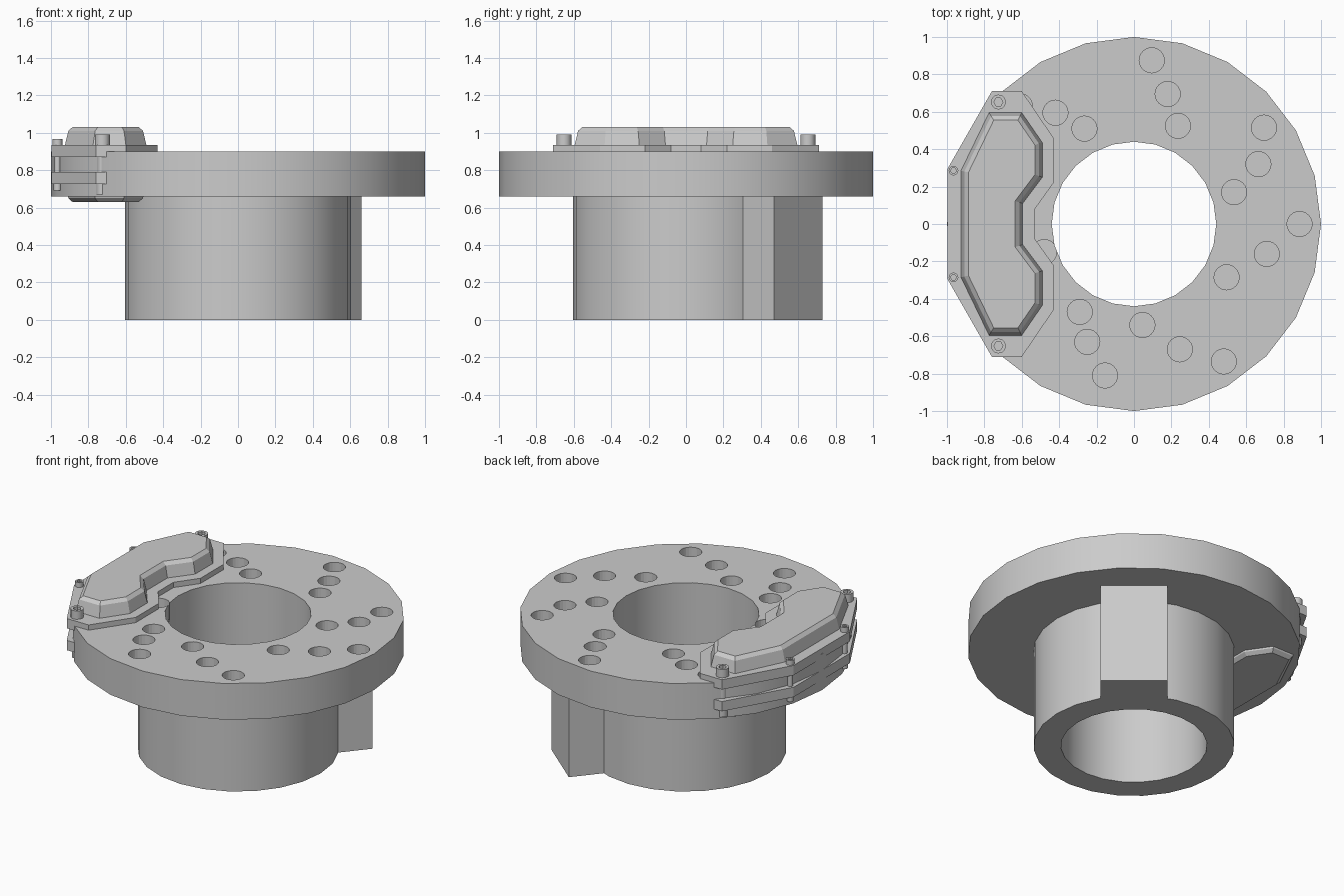
import bpy
import bmesh
import math
from mathutils import Matrix, Vector

cube = bpy.data.objects.get("Cube")
if cube:
    bpy.data.objects.remove(cube, do_unlink=True)

# Single material
metal = bpy.data.materials.new("grey metal")
metal.use_nodes = True
GREY = (0.6, 0.6, 0.6, 1)
metal.diffuse_color = GREY
metal.node_tree.nodes["Principled BSDF"].inputs["Base Color"].default_value = GREY

MID_Z = 0.83            # mirror plane between the caliper halves
DISC_BOTTOM, DISC_TOP = 0.66, 0.9
BORE = 0.44
SIDES = 24


def finish(name, bm, smooth_angle=None):
    """Turn a bmesh into a named object with the metal material."""
    bmesh.ops.recalc_face_normals(bm, faces=bm.faces)
    mesh = bpy.data.meshes.new(name)
    bm.to_mesh(mesh)
    bm.free()
    mesh.materials.append(metal)
    obj = bpy.data.objects.new(name, mesh)
    bpy.context.collection.objects.link(obj)
    if smooth_angle:
        smooth(obj, smooth_angle)
    return obj


def smooth(obj, degrees):
    bpy.ops.object.select_all(action='DESELECT')
    bpy.context.view_layer.objects.active = obj
    obj.select_set(True)
    bpy.ops.object.shade_smooth_by_angle(angle=math.radians(degrees))


def circle(radius, z, sides, centre=(0, 0)):
    step = math.tau / sides
    return [(centre[0] + radius * math.cos(i * step),
             centre[1] + radius * math.sin(i * step), z) for i in range(sides)]


def bridge(bm, lower, upper):
    """Quads between two loops of equal length."""
    n = len(lower)
    for i in range(n):
        j = (i + 1) % n
        bm.faces.new((lower[i], lower[j], upper[j], upper[i]))


def tube(name, outer, inner, bottom, top):
    """Ring of rectangular section."""
    bm = bmesh.new()
    section = [(outer, bottom), (outer, top), (inner, top), (inner, bottom)]
    loops = [[bm.verts.new(p) for p in circle(r, z, SIDES)] for r, z in section]
    for i, loop in enumerate(loops):
        bridge(bm, loop, loops[(i + 1) % len(loops)])
    return finish(name, bm, 30)


def stack(bm, outlines):
    """Closed solid through a stack of matching outlines."""
    loops = [[bm.verts.new(p) for p in outline] for outline in outlines]
    for lower, upper in zip(loops, loops[1:]):
        bridge(bm, lower, upper)
    bm.faces.new(list(reversed(loops[0])))
    bm.faces.new(loops[-1])


def inset(points, amount):
    """Offset a counter-clockwise outline inwards."""
    result = []
    for i, p in enumerate(points):
        a = (p - points[i - 1]).normalized()
        b = (points[(i + 1) % len(points)] - p).normalized()
        na, nb = Vector((-a.y, a.x)), Vector((-b.y, b.x))
        result.append(p + (na + nb) * (amount / (1 + na.dot(nb))))
    return result


def symmetric(half):
    """Complete an outline given for y > 0, mirrored in y."""
    upper = [Vector(p) for p in half]
    lower = [Vector((p.x, -p.y)) for p in reversed(upper)]
    return lower + upper


def at_height(points, z):
    return [(p.x, p.y, z) for p in points]


def mirrored_below(name, source):
    """Copy of a caliper part flipped about the middle plane."""
    bm = bmesh.new()
    bm.from_mesh(source.data)
    for v in bm.verts:
        v.co.z = 2 * MID_Z - v.co.z
    return finish(name, bm)


# Disc and hub
disc = tube("disc", 1, BORE, DISC_BOTTOM, DISC_TOP)
tube("hub", 0.605, BORE, 0, DISC_BOTTOM)

# Blind drillings in the disc top
drillings = [
    (0.095, 0.875), (0.18, 0.695), (0.235, 0.525),
    (0.695, 0.515), (0.665, 0.32), (0.535, 0.17),
    (0.885, 0), (0.71, -0.16), (0.495, -0.285),
    (0.48, -0.735), (0.245, -0.67), (0.045, -0.54),
    (-0.155, -0.81), (-0.25, -0.63), (-0.29, -0.47),
    (-0.61, 0.63), (-0.42, 0.595), (-0.265, 0.51), (-0.48, -0.15),
]
bm = bmesh.new()
for centre in drillings:
    stack(bm, [circle(0.067, z, SIDES, centre)
               for z in (DISC_TOP - 0.12, DISC_TOP + 0.1)])
cutter = finish("drilling_cutter", bm)
cutter.hide_render = True
cut = disc.modifiers.new("drillings", 'BOOLEAN')
cut.operation = 'DIFFERENCE'
cut.solver = 'EXACT'
cut.object = cutter
bpy.context.view_layer.objects.active = disc
bpy.ops.object.modifier_apply(modifier=cut.name)
bpy.data.objects.remove(cutter, do_unlink=True)
smooth(disc, 30)

# Key block on the side of the hub
bm = bmesh.new()
bmesh.ops.create_cube(bm, size=1)
inner, outer = 0.52, 0.784
bm.transform(Matrix.Rotation(math.radians(50), 4, 'Z')
             @ Matrix.Translation(((inner + outer) / 2, 0, DISC_BOTTOM / 2))
             @ Matrix.Diagonal((outer - inner, 0.406, DISC_BOTTOM, 1)))
finish("hub_key", bm)

# Caliper flanges
flange_outline = symmetric([
    (-0.53, 0.08), (-0.43, 0.22), (-0.43, 0.46),
    (-0.6, 0.71), (-0.76, 0.71), (-0.997, 0.295)])
FLANGE_LOW, FLANGE_TOP = 0.87, 0.935
bm = bmesh.new()
stack(bm, [at_height(flange_outline, z) for z in (FLANGE_LOW, FLANGE_TOP)])
flange = finish("upper_flange", bm)
mirrored_below("lower_flange", flange)

# Caliper housings with chamfered crown
housing_outline = symmetric([
    (-0.595, 0.11), (-0.49, 0.25), (-0.49, 0.435),
    (-0.6, 0.595), (-0.775, 0.595), (-0.925, 0.285)])
bm = bmesh.new()
stack(bm, [at_height(inset(housing_outline, amount), z)
           for amount, z in ((0, FLANGE_TOP - 0.01), (0, FLANGE_TOP),
                             (0.018, 1.01), (0.04, 1.03))])
housing = finish("upper_housing", bm)
mirrored_below("lower_housing", housing)


# Caliper bolts: shaft, nut and socket head
def bolt(name, centre, radius, head_top, nut_bottom):
    bm = bmesh.new()
    nut_top = 2 * MID_Z - FLANGE_TOP
    for r, low, high in ((radius * 0.65, nut_top, FLANGE_TOP),
                         (radius * 0.8, nut_bottom, nut_top)):
        stack(bm, [circle(r, z, 16, centre) for z in (low, high)])
    # Head with a hexagonal recess, built at twelve sides
    rim = circle(radius, head_top, 12, centre)
    hexagon = circle(radius * 0.6, head_top, 6, centre)
    recess = []
    for i, p in enumerate(hexagon):
        q = hexagon[(i + 1) % len(hexagon)]
        recess += [p, tuple((a + b) / 2 for a, b in zip(p, q))]
    floor = [(x, y, z - radius * 0.6) for x, y, z in recess]
    stack(bm, [circle(radius, FLANGE_TOP, 12, centre), rim, recess, floor])
    finish(name, bm, 35)


for side, sign in (("back", 1), ("front", -1)):
    bolt(side + "_mounting_bolt", (-0.725, sign * 0.652), 0.04, 0.99, 0.67)
    bolt(side + "_clamp_bolt", (-0.965, sign * 0.285), 0.026, 0.967, 0.69)
